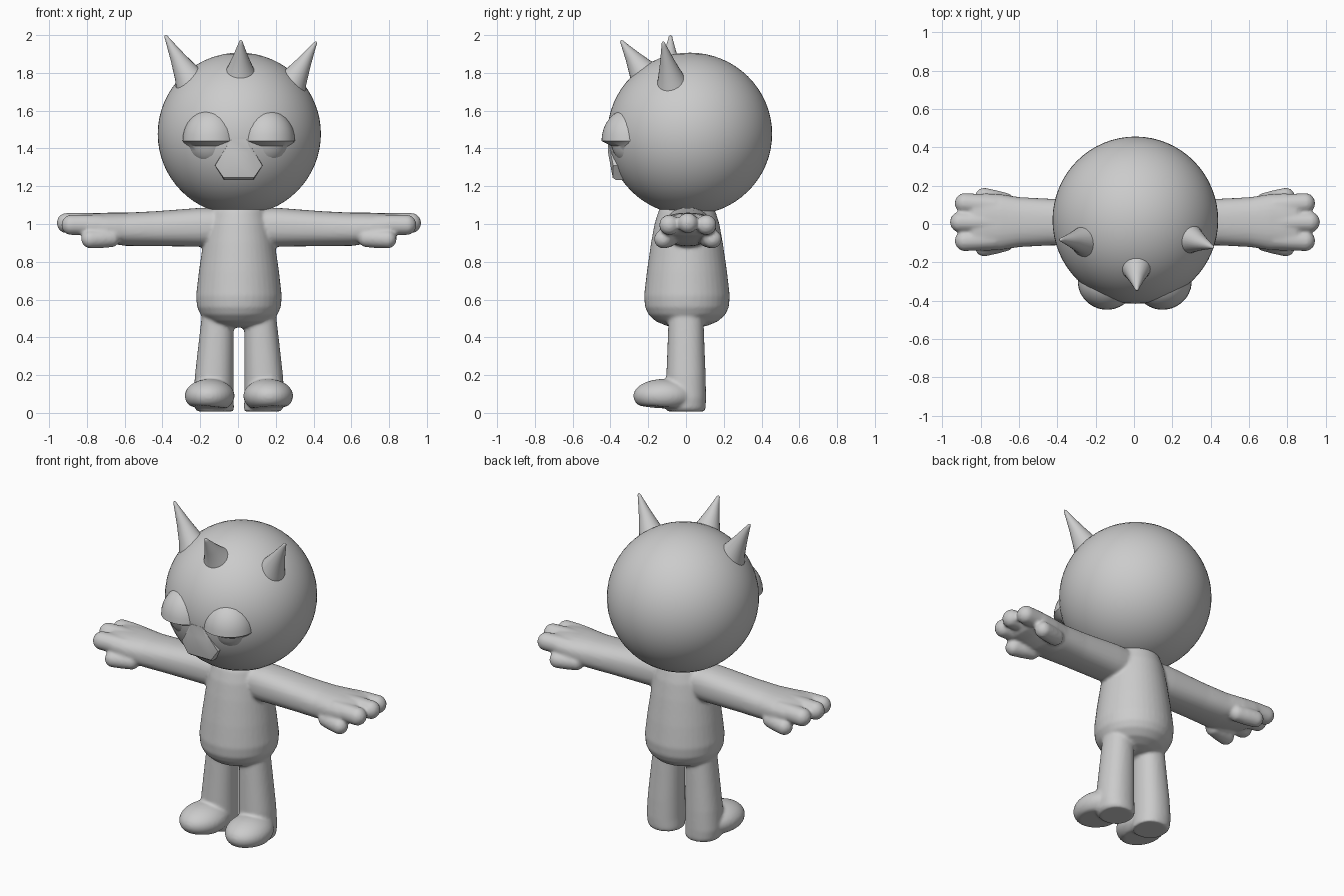
import bpy, bmesh, math
from mathutils import Vector, Matrix

if "Cube" in bpy.data.objects:
    bpy.data.objects.remove(bpy.data.objects["Cube"])

grey = bpy.data.materials.new("plain grey")
grey.diffuse_color = (0.6, 0.6, 0.6, 1)
grey.use_nodes = True
grey.node_tree.nodes["Principled BSDF"].inputs["Base Color"].default_value = grey.diffuse_color


def finish(name, bm, angle=180):
    bmesh.ops.recalc_face_normals(bm, faces=bm.faces)
    me = bpy.data.meshes.new(name)
    bm.to_mesh(me)
    bm.free()
    ob = bpy.data.objects.new(name, me)
    bpy.context.collection.objects.link(ob)
    me.materials.append(grey)
    bpy.ops.object.select_all(action='DESELECT')
    ob.select_set(True)
    bpy.context.view_layer.objects.active = ob
    bpy.ops.object.shade_smooth_by_angle(angle=math.radians(angle))
    return ob


def loft(bm, rings, axis, n=32, power=2.0):
    """Closed tube through rings of (centre, half width, half height)."""
    loops = []
    for c, a, b in rings:
        loop = []
        for i in range(n):
            t = 2 * math.pi * i / n
            u = a * math.copysign(abs(math.cos(t)) ** (2 / power), math.cos(t))
            v = b * math.copysign(abs(math.sin(t)) ** (2 / power), math.sin(t))
            off = Vector((u, v, 0)) if axis == 'z' else Vector((0, u, v))
            loop.append(bm.verts.new(Vector(c) + off))
        loops.append(loop)
    for p, q in zip(loops, loops[1:]):
        for i in range(n):
            bm.faces.new((p[i], p[(i + 1) % n], q[(i + 1) % n], q[i]))
    bm.faces.new(loops[0])
    bm.faces.new(loops[-1])


def ball(bm, centre, radii, turn=0, seg=32):
    m = (Matrix.Translation(centre) @ Matrix.Rotation(turn, 4, 'Z')
         @ Matrix.Diagonal((*radii, 1)))
    return bmesh.ops.create_uvsphere(bm, u_segments=seg, v_segments=seg // 2,
                                     radius=1, matrix=m)['verts']


def capsule(bm, p, q, r):
    """Rounded finger from p to q."""
    p, q = Vector(p), Vector(q)
    mid, d = (p + q) / 2, q - p
    rot = d.to_track_quat('Z', 'Y').to_matrix().to_4x4()
    vs = bmesh.ops.create_uvsphere(bm, u_segments=20, v_segments=12, radius=r)['verts']
    for v in vs:
        z = v.co.z
        v.co.z += 0 if abs(z) < 1e-5 else math.copysign(d.length / 2, z)
        v.co = rot @ v.co + mid


# Body: torso, arms, hands, legs and feet fused into one smooth skin
bm = bmesh.new()
torso = [(0.452, 0.06), (0.462, 0.11), (0.485, 0.165), (0.52, 0.203), (0.56, 0.222),
         (0.62, 0.227), (0.75, 0.212), (0.9, 0.19), (1.0, 0.172), (1.07, 0.15), (1.11, 0.12)]
loft(bm, [((0.005, 0.005, z), r, r) for z, r in torso], 'z', 40)
for s in (-1, 1):
    ox = 0.005
    # arm widening into the palm
    arm = [(0.04, 0.985, 0.11, 0.10), (0.2, 0.983, 0.118, 0.103), (0.45, 0.975, 0.122, 0.092),
           (0.6, 0.972, 0.13, 0.088), (0.7, 0.98, 0.145, 0.08), (0.78, 0.99, 0.15, 0.066),
           (0.84, 0.995, 0.145, 0.055), (0.87, 0.997, 0.12, 0.035)]
    loft(bm, [((s * x + ox, 0.01, z), w, h) for x, z, w, h in arm], 'x', 32, 2.4)
    # three fingers and two thumbs
    for y, x, z in ((-0.088, 0.885, 0.995), (0.01, 0.91, 1.005), (0.108, 0.885, 0.995)):
        capsule(bm, (s * 0.74 + ox, y * 0.9, z), (s * x + ox, y, z), 0.055)
    for t in (-1, 1):
        capsule(bm, (s * 0.68 + ox, 0.01 + t * 0.105, 0.925),
                (s * 0.785 + ox, 0.01 + t * 0.13, 0.92), 0.05)
    # leg
    leg = [(0.52, 0.112, 0.084, 0.092), (0.35, 0.122, 0.094, 0.098),
           (0.2, 0.131, 0.102, 0.104), (0.08, 0.135, 0.106, 0.106),
           (0.025, 0.13, 0.104, 0.104), (0.008, 0.125, 0.096, 0.098)]
    loft(bm, [((s * x + ox, 0.0, z), w, h) for z, x, w, h in leg], 'z', 32, 2.2)
    # foot pointing forwards, with a sole that tilts up at the toe
    vs = ball(bm, (s * 0.155 + ox, -0.115, 0.09), (0.132, 0.165, 0.09), s * 0.1)
    for v in vs:
        sole = 0.018 - 0.07 * (v.co.y + 0.0) + 0.06 * (abs(v.co.x - ox) - 0.13)
        v.co.z = max(v.co.z, sole)
body = finish("body", bm)
rm = body.modifiers.new("fuse", 'REMESH')
rm.mode, rm.voxel_size, rm.use_smooth_shade = 'VOXEL', 0.0095, True
sm = body.modifiers.new("soften", 'SMOOTH')
sm.factor, sm.iterations = 0.5, 5
for name in ("fuse", "soften"):
    bpy.ops.object.modifier_apply(modifier=name)

# Head
bm = bmesh.new()
ball(bm, (0.007, 0.02, 1.477), (0.432, 0.436, 0.43), 0, 64)
finish("head", bm)

# Heavy eyelids: half domes with a sharp lower edge and a sloping underside
for s, side in ((-1, "left"), (1, "right")):
    bm = bmesh.new()
    c = Vector((0.004 + s * 0.148, -0.302, 1.44))
    for v in ball(bm, c, (0.15, 0.145, 0.17), s * 0.32):
        if v.co.z < c.z - 0.001:
            k = (c.z - v.co.z) / 0.17
            v.co.z = c.z - 0.14 * k
            v.co.y += 0.05 * min(1, k * 5)
            v.co.x = c.x + (v.co.x - c.x) * (1 - 0.12 * min(1, k * 5))
    finish(side + "_eyelid", bm, 40)

# Muzzle: wedge between the eyes with a flat lip
bm = bmesh.new()
for w, y, z in ((0.04, -0.415, 1.45), (0.065, -0.413, 1.38), (0.125, -0.385, 1.31),
                (0.08, -0.388, 1.245), (0.075, -0.37, 1.232),
                (0.06, -0.25, 1.45), (0.13, -0.25, 1.31), (0.08, -0.25, 1.232)):
    for s in (-1, 1):
        bm.verts.new((0.004 + s * w, y, z))
bmesh.ops.convex_hull(bm, input=bm.verts[:])
finish("muzzle", bm, 35)

# Three horns: slightly flared cones with blunt tips
horns = (("left_horn", (-0.255, -0.085, 1.765), (-0.386, -0.082, 2.0)),
         ("right_horn", (0.285, -0.075, 1.745), (0.414, -0.122, 1.965)),
         ("middle_horn", (0.012, -0.225, 1.80), (0.015, -0.345, 1.972)))
for name, base, tip in horns:
    bm = bmesh.new()
    base, tip = Vector(base), Vector(tip)
    d = tip - base
    shape = ((-0.25, 0.105), (0.0, 0.085), (0.12, 0.07), (0.5, 0.04),
             (0.9, 0.013), (0.97, 0.009), (1.0, 0.003))
    loft(bm, [((0, 0, t * d.length), r, r) for t, r in shape], 'z', 24)
    rot = d.to_track_quat('Z', 'Y').to_matrix().to_4x4()
    bm.transform(Matrix.Translation(base) @ rot)
    finish(name, bm, 60)
